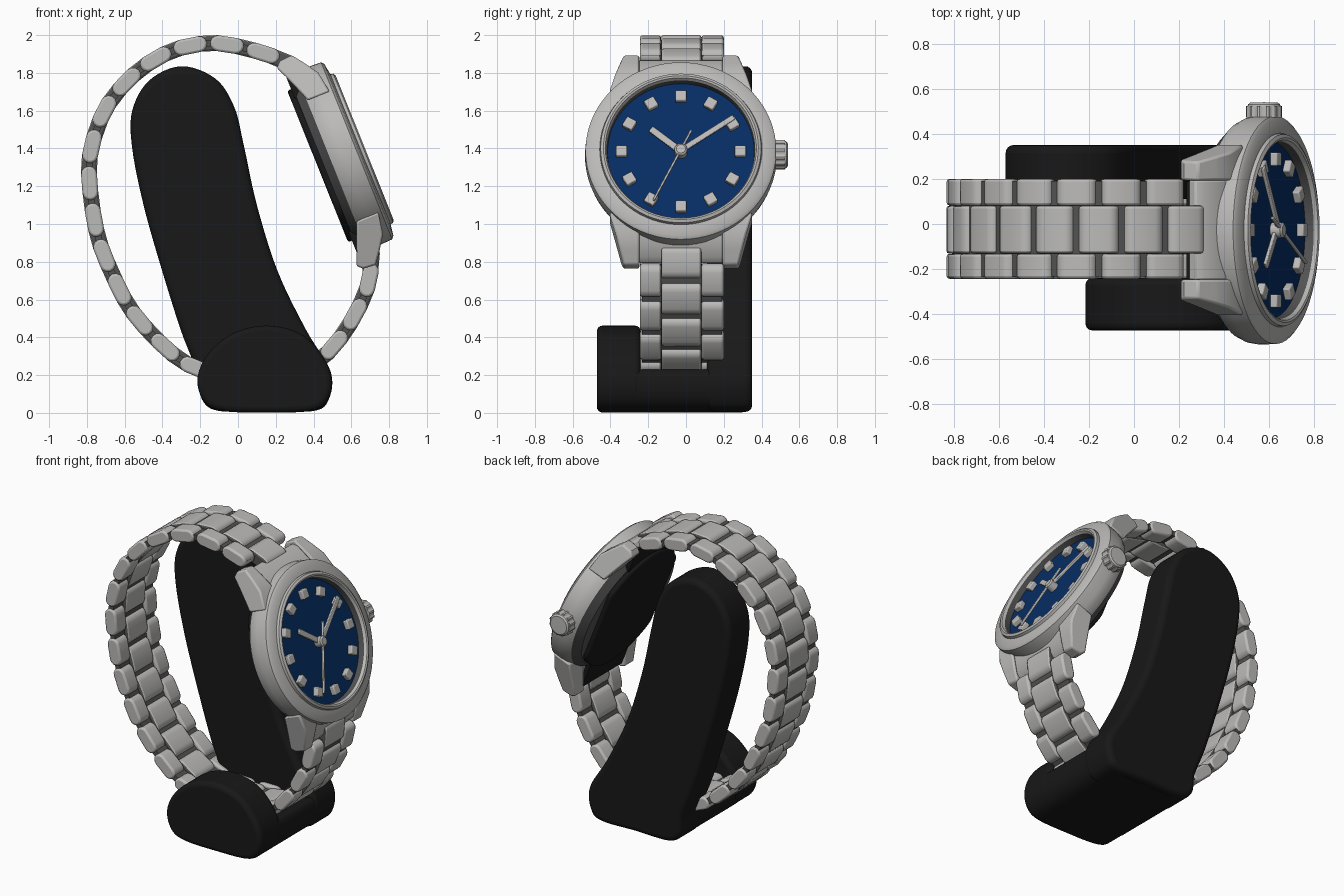
import bpy, bmesh, math
from mathutils import Matrix, Vector

cube = bpy.data.objects.get("Cube")
if cube:
    bpy.data.objects.remove(cube)


def material(name, rgb):
    m = bpy.data.materials.new(name)
    m.use_nodes = True
    m.diffuse_color = (*rgb, 1)
    m.node_tree.nodes["Principled BSDF"].inputs["Base Color"].default_value = (*rgb, 1)
    return m


STEEL = material("brushed_steel", (0.5, 0.495, 0.485))
DARK = material("dark_steel", (0.085, 0.085, 0.085))
BLACK = material("black_padding", (0.009, 0.009, 0.009))
BLUE = material("blue_dial", (0.002, 0.026, 0.125))

# Side frame: local x = world x, local y = world z, local z = world -y
SIDE = Matrix.Rotation(math.pi / 2, 4, 'X')
# Watch frame: local x = world y, local y = 12 o'clock, local z = out of the dial
up, out = Vector((-0.373, 0, 0.928)), Vector((0.928, 0, 0.373))
WATCH = Matrix((Vector((0, 1, 0)), up, out)).transposed().to_4x4()
WATCH.translation = (0.535, -0.027, 1.35)
DIAL = WATCH @ Matrix.Translation((0, -0.004, 0.085))


def finish(name, bm, mat, matrix, bevel=0, segs=2):
    bmesh.ops.remove_doubles(bm, verts=bm.verts, dist=0.0001)
    bmesh.ops.recalc_face_normals(bm, faces=bm.faces)
    me = bpy.data.meshes.new(name)
    bm.to_mesh(me)
    bm.free()
    me.materials.append(mat)
    ob = bpy.data.objects.new(name, me)
    bpy.context.collection.objects.link(ob)
    ob.matrix_world = matrix
    bpy.ops.object.select_all(action='DESELECT')
    ob.select_set(True)
    bpy.context.view_layer.objects.active = ob
    bpy.ops.object.shade_smooth_by_angle(angle=math.radians(35))
    if bevel:
        b = ob.modifiers.new("bevel", 'BEVEL')
        b.width, b.segments = bevel, segs
        b.limit_method, b.angle_limit = 'ANGLE', math.radians(50)
        b.use_clamp_overlap = False
    return ob


def prism(name, pts, a, b, mat, matrix, bevel=0, segs=2):
    """Extrude a 2D outline from local z = a to z = b."""
    bm = bmesh.new()
    lo = [bm.verts.new((x, y, a)) for x, y in pts]
    hi = [bm.verts.new((x, y, b)) for x, y in pts]
    bm.faces.new(lo[::-1])
    bm.faces.new(hi)
    for i in range(len(pts)):
        j = (i + 1) % len(pts)
        bm.faces.new((lo[i], lo[j], hi[j], hi[i]))
    return finish(name, bm, mat, matrix, bevel, segs)


def lathe(name, profile, mat, matrix, n=72):
    """Spin a (radius, height) profile about local z."""
    bm = bmesh.new()
    rings = []
    for k in range(n):
        c, s = math.cos(math.tau * k / n), math.sin(math.tau * k / n)
        rings.append([bm.verts.new((r * c, r * s, z)) for r, z in profile])
    for k in range(n):
        p, q = rings[k], rings[(k + 1) % n]
        for i in range(len(profile) - 1):
            bm.faces.new((p[i], q[i], q[i + 1], p[i + 1]))
    return finish(name, bm, mat, matrix)


def rect(x0, x1, y0, y1):
    return [(x0, y0), (x1, y0), (x1, y1), (x0, y1)]


def spline(pts, closed, steps=6):
    """Catmull-Rom curve through 2D points."""
    p = [Vector(q) for q in pts]
    n = len(p)
    get = (lambda i: p[i % n]) if closed else (lambda i: p[max(0, min(n - 1, i))])
    res = []
    for i in range(n if closed else n - 1):
        a, b, c, d = (get(i + k) for k in (-1, 0, 1, 2))
        for s in range(steps):
            t = s / steps
            res.append(0.5 * (2 * b + (c - a) * t + (2 * a - 5 * b + 4 * c - d) * t ** 2
                              + (3 * b - a - 3 * c + d) * t ** 3))
    return res if closed else res + [p[-1]]


# Display stand: tall back arm, front cap and low saddle under the bracelet
arm = [(-0.1, 0.01), (0.15, 0.01), (0.4, 0.01), (0.48, 0.07), (0.49, 0.22), (0.36, 0.44),
       (0.21, 0.75), (0.1, 1.1), (0.03, 1.42), (-0.02, 1.62), (-0.12, 1.77), (-0.3, 1.835),
       (-0.47, 1.76), (-0.56, 1.6), (-0.56, 1.4), (-0.5, 1.1), (-0.41, 0.78), (-0.3, 0.43),
       (-0.21, 0.2), (-0.19, 0.07)]
prism("stand_arm", spline(arm, True), -0.35, -0.11, BLACK, SIDE, 0.035, 4)
cap = [(-0.08, 0.01), (0.15, 0.002), (0.38, 0.01), (0.47, 0.06), (0.497, 0.17), (0.45, 0.3),
       (0.33, 0.42), (0.15, 0.462), (-0.03, 0.42), (-0.16, 0.31), (-0.215, 0.18), (-0.18, 0.06)]
prism("stand_front_cap", spline(cap, True), 0.24, 0.472, BLACK, SIDE, 0.03, 4)
saddle = [(-0.08, 0.01), (0.15, 0.002), (0.38, 0.01), (0.47, 0.06), (0.495, 0.16),
          (0.46, 0.23), (0.33, 0.19), (0.15, 0.18), (-0.05, 0.19), (-0.19, 0.2), (-0.18, 0.06)]
prism("stand_saddle", spline(saddle, True), -0.3, 0.3, BLACK, SIDE)

# Bracelet: rounded links along a loop, centre row staggered by half a link
path = spline([(0.225, 1.87), (0.13, 1.905), (-0.03, 1.945), (-0.17, 1.955), (-0.35, 1.915),
               (-0.52, 1.815), (-0.66, 1.67), (-0.74, 1.52), (-0.785, 1.34), (-0.78, 1.16),
               (-0.745, 0.95), (-0.685, 0.78), (-0.58, 0.57), (-0.45, 0.41), (-0.3, 0.28),
               (-0.14, 0.215), (0.1, 0.205), (0.3, 0.215), (0.44, 0.29), (0.55, 0.41),
               (0.64, 0.56), (0.69, 0.69), (0.705, 0.8)], False, 10)
lengths = [0]
for a, b in zip(path, path[1:]):
    lengths.append(lengths[-1] + (b - a).length)


def at(d):
    for i in range(len(path) - 1):
        if d <= lengths[i + 1]:
            f = (d - lengths[i]) / (lengths[i + 1] - lengths[i])
            return path[i].lerp(path[i + 1], f)
    return path[-1]


count = round(lengths[-1] / 0.196)
pitch = lengths[-1] / count
R, H = 0.042, pitch / 2 - 0.008
capsule = []
for side in (1, -1):
    for k in range(7):
        a = math.pi * (k / 6 - 0.5)
        capsule.append((side * (H - R + R * math.cos(a)), side * R * math.sin(a)))


def link_row(name, y0, y1, offset, number, side_mat):
    first = prism(name, capsule, -y1, -y0, STEEL, SIDE, 0.012)
    first.data.materials.append(side_mat)
    for f in first.data.polygons:
        f.material_index = int(abs(f.normal.z) > 0.9)
    for i in range(number):
        ob = first if i == 0 else first.copy()
        if i:
            bpy.context.collection.objects.link(ob)
        d = (i + offset) * pitch
        p, t = at(d), at(d + 0.04) - at(max(0, d - 0.04))
        ob.matrix_world = (SIDE @ Matrix.Translation((p.x, p.y, 0))
                           @ Matrix.Rotation(math.atan2(t.y, t.x), 4, 'Z'))


link_row("outer_link_right", -0.243, -0.132, 0.5, count, STEEL)
link_row("outer_link_left", 0.082, 0.2, 0.5, count, STEEL)
link_row("centre_link", -0.131, 0.081, 0, count + 1, DARK)

# Dark joint strip that shows in the gaps between links
inner_edge, outer_edge = [], []
for i in range(2, len(path) - 2):
    t = (path[i + 1] - path[i - 1]).normalized()
    side = Vector((-t.y, t.x)) * 0.018
    inner_edge.append(path[i] + side)
    outer_edge.append(path[i] - side)
prism("joint_strip", inner_edge + outer_edge[::-1], -0.19, 0.232, DARK, SIDE)

# Case and bezel
lathe("case", [(0.485, -0.045), (0.502, -0.01), (0.508, 0.03), (0.505, 0.1), (0.49, 0.113),
               (0.43, 0.122), (0.41, 0.08)], STEEL, WATCH)
lathe("case_underside", [(0.28, -0.09), (0.44, -0.09), (0.485, -0.045)], DARK, WATCH)
lathe("bezel_ring", [(0.43, 0.11), (0.425, 0.138), (0.41, 0.146), (0.4, 0.142),
                     (0.392, 0.125)], STEEL, WATCH)
lathe("dial_rim", [(0.392, 0.125), (0.388, 0.08)], DARK, WATCH)
lathe("dial", [(0, 0), (0.4, 0)], BLUE, DIAL)

# Case back, cut straight at the sides so the dark flanks show
back = []
for k in range(72):
    a = math.tau * k / 72
    back.append((max(-0.345, min(0.345, 0.432 * math.cos(a))), 0.432 * math.sin(a)))
prism("case_back", back, -0.122, -0.03, BLACK, WATCH, 0.012)

# Lugs, tapering toward their tips, and the end links between them
lug = [(0.345, 0.085), (0.46, 0.066), (0.53, 0.02), (0.598, -0.03), (0.592, -0.1),
       (0.565, -0.128), (0.5, -0.1), (0.4, -0.06), (0.345, -0.04)]
for v in (1, -1):
    for h in (1, -1):
        bm = bmesh.new()
        inner = [bm.verts.new((h * 0.22, v * y, z)) for y, z in lug]
        outer = [bm.verts.new((h * (0.303 + (0.6 - y) * 0.3), v * y, z)) for y, z in lug]
        bm.faces.new(inner)
        bm.faces.new(outer)
        for i in range(len(lug)):
            j = (i + 1) % len(lug)
            bm.faces.new((inner[i], inner[j], outer[j], outer[i]))
        finish("lug", bm, STEEL, WATCH, 0.01)
    end = [(0.41, 0.07), (0.47, 0.045), (0.56, -0.012), (0.58, -0.05), (0.56, -0.09), (0.41, -0.07)]
    prism("end_link", [(z, v * y) for y, z in end], -0.221, 0.221, STEEL,
          WATCH @ Matrix.Rotation(-math.pi / 2, 4, 'Y'), 0.008)
    low, high = sorted((v * 0.38, v * 0.56))
    prism("end_link_lining", rect(-0.215, 0.215, low, high), -0.1, -0.06, BLACK, WATCH)

# Crown with knurled rim
crown = WATCH @ Matrix.Translation((0, 0, 0.045)) @ Matrix.Rotation(math.pi / 2, 4, 'Y')
lathe("crown_stem", [(0.055, 0.46), (0.055, 0.52)], STEEL, crown, 24)
knurl = []
for k in range(48):
    r = 0.08 if k % 4 < 2 else 0.073
    knurl.append((r * math.cos(math.tau * k / 48), r * math.sin(math.tau * k / 48)))
prism("crown_grip", knurl, 0.5, 0.55, STEEL, crown)
lathe("crown_cap", [(0.074, 0.545), (0.071, 0.558), (0.06, 0.566), (0, 0.567)], STEEL, crown, 32)

# Hour markers
for k in range(12):
    prism("hour_marker", rect(-0.029, 0.029, 0.285, 0.344), -0.005, 0.032, STEEL,
          DIAL @ Matrix.Rotation(math.tau * k / 12, 4, 'Z'), 0.006)


# Hands, each given by its tip on the dial
def hand(name, x, y, tail, width, z):
    turn = Matrix.Rotation(math.atan2(y, x), 4, 'Z')
    prism(name, rect(-tail, math.hypot(x, y), -width, width), z, z + 0.016, STEEL,
          DIAL @ turn, 0.004)


hand("hour_hand", -0.16, 0.128, 0.03, 0.018, 0.01)
hand("minute_hand", 0.28, 0.19, 0.03, 0.015, 0.022)
hand("second_hand", -0.145, -0.29, 0.125, 0.006, 0.034)
lathe("hand_hub", [(0.034, 0), (0.034, 0.047), (0.024, 0.055), (0, 0.055)], STEEL, DIAL, 24)
